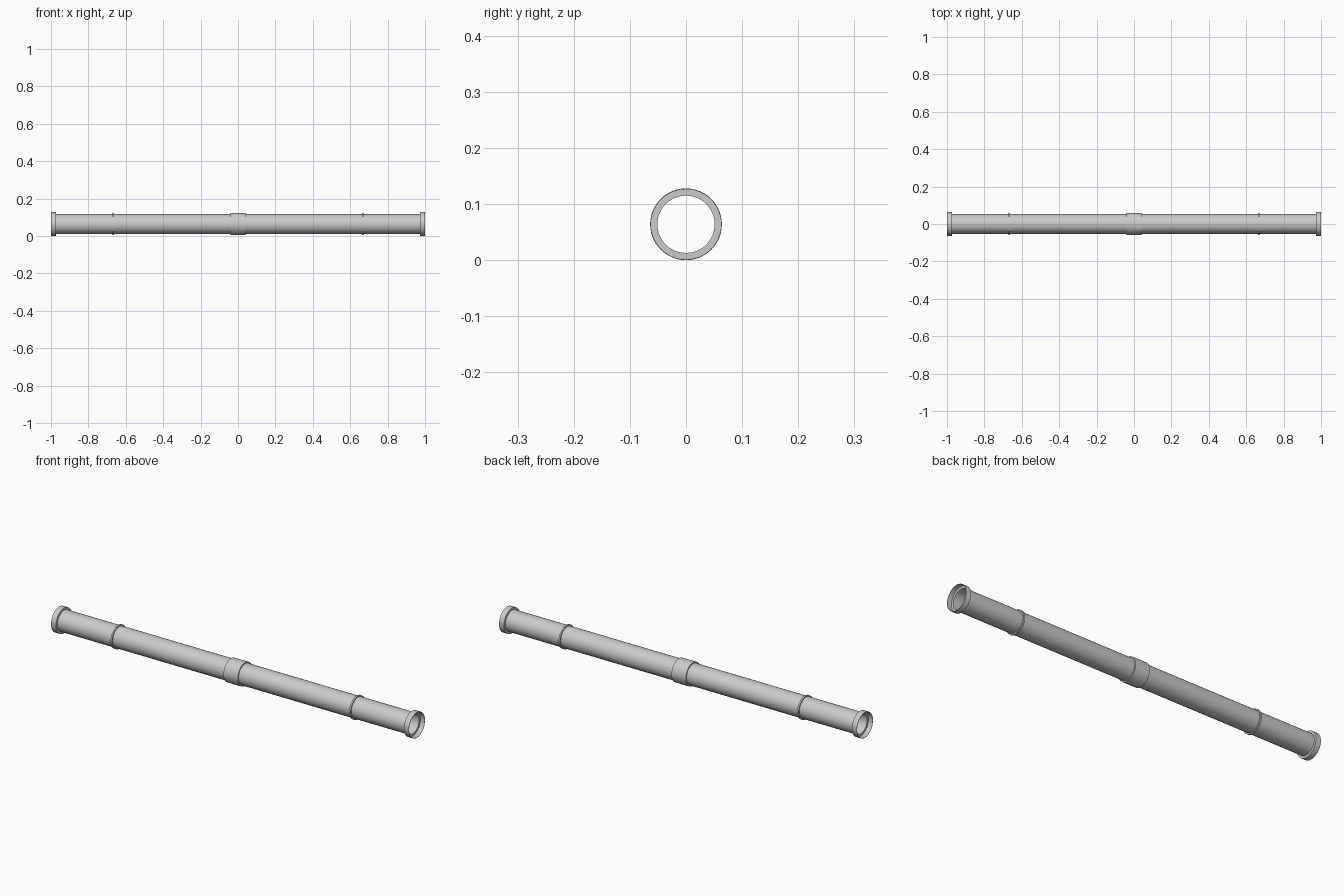
import bpy, math

cube = bpy.data.objects.get("Cube")
if cube:
    bpy.data.objects.remove(cube, do_unlink=True)

AXIS_Z = 0.064
SIDES = 48

grey = bpy.data.materials.new("light grey")
grey.use_nodes = True
colour = (0.6, 0.6, 0.6, 1)
grey.diffuse_color = colour
grey.node_tree.nodes["Principled BSDF"].inputs["Base Color"].default_value = colour


def lathe(name, profile, closed=False):
    """Spin (x, radius) points around the pipe axis."""
    verts, faces = [], []
    for x, r in profile:
        for i in range(SIDES):
            a = math.tau * i / SIDES
            verts.append((x, r * math.cos(a), AXIS_Z + r * math.sin(a)))
    rows = len(profile)
    for k in range(rows if closed else rows - 1):
        n = (k + 1) % rows
        for i in range(SIDES):
            j = (i + 1) % SIDES
            faces.append((k * SIDES + i, k * SIDES + j, n * SIDES + j, n * SIDES + i))
    mesh = bpy.data.meshes.new(name)
    mesh.from_pydata(verts, [], faces)
    mesh.materials.append(grey)
    obj = bpy.data.objects.new(name, mesh)
    bpy.context.collection.objects.link(obj)
    bpy.ops.object.select_all(action="DESELECT")
    obj.select_set(True)
    bpy.context.view_layer.objects.active = obj
    bpy.ops.object.mode_set(mode="EDIT")
    bpy.ops.mesh.select_all(action="SELECT")
    bpy.ops.mesh.normals_make_consistent(inside=False)
    bpy.ops.object.mode_set(mode="OBJECT")
    bpy.ops.object.shade_smooth_by_angle(angle=math.radians(30))
    return obj


def band(name, x0, x1, inner, outer):
    return lathe(name, [(x0, inner), (x0, outer), (x1, outer), (x1, inner)], True)


# Hollow main pipe and the coupling at its middle
band("pipe", -0.975, 0.975, 0.051, 0.053)
band("middle_collar", -0.04, 0.04, 0.052, 0.059)

# Matching parts on each end: narrow bead and open socket with a thin rim
for side, s in (("right", -1), ("left", 1)):
    band(side + "_bead", s * 0.663, s * 0.671, 0.052, 0.059)
    lathe(side + "_end_socket",
          [(s * x, r) for x, r in ((0.972, 0.051), (0.972, 0.064), (1, 0.064),
                                   (1, 0.0625), (0.976, 0.0625), (0.976, 0.051))], True)
